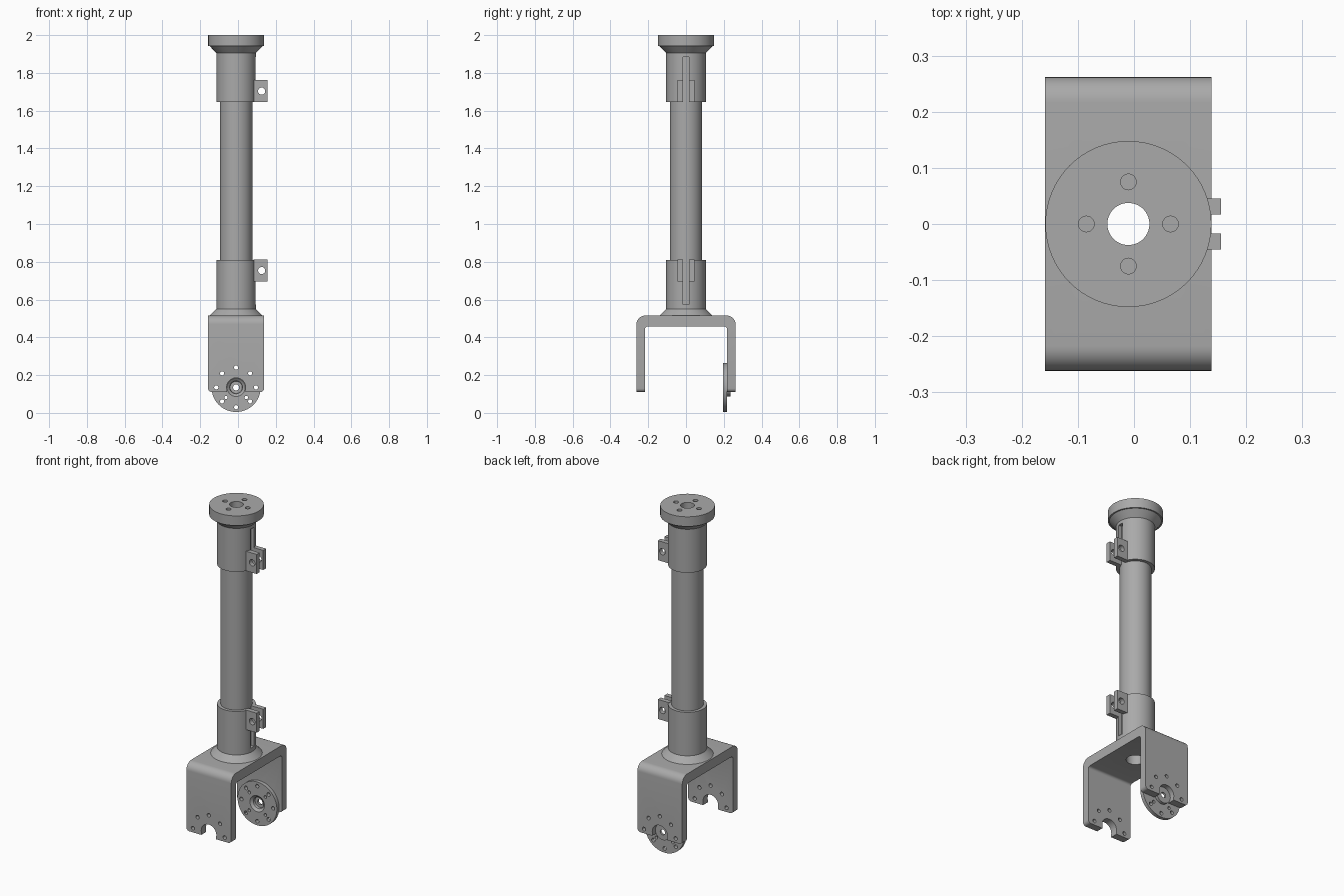
import bpy, bmesh, math
from mathutils import Matrix, Vector

old = bpy.data.objects.get("Cube")
if old:
    bpy.data.objects.remove(old, do_unlink=True)

AX = -0.01        # x of the main axis
HUB_Z = 0.135     # height of the pivot
parts = []

grey = bpy.data.materials.new("plain grey")
grey.use_nodes = True
colour = (0.4, 0.4, 0.4, 1)
grey.diffuse_color = colour
grey.node_tree.nodes["Principled BSDF"].inputs["Base Color"].default_value = colour


def finish(name, bm, keep=True):
    bmesh.ops.recalc_face_normals(bm, faces=bm.faces)
    mesh = bpy.data.meshes.new(name)
    bm.to_mesh(mesh)
    bm.free()
    mesh.materials.append(grey)
    ob = bpy.data.objects.new(name, mesh)
    bpy.context.collection.objects.link(ob)
    if keep:
        parts.append(ob)
    return ob


def lathe(name, profile, axis="Z", centre=(AX, 0, 0), steps=64):
    """Revolve a closed (radius, height) profile."""
    bm = bmesh.new()
    rings = []
    for i in range(steps):
        a = 2 * math.pi * i / steps
        c, s = math.cos(a), math.sin(a)
        ring = []
        for r, h in profile:
            p = (r * c, r * s, h) if axis == "Z" else (r * c, h, r * s)
            ring.append(bm.verts.new(Vector(p) + Vector(centre)))
        rings.append(ring)
    n = len(profile)
    for i in range(steps):
        a, b = rings[i], rings[(i + 1) % steps]
        for j in range(n):
            k = (j + 1) % n
            bm.faces.new((a[j], b[j], b[k], a[k]))
    return finish(name, bm)


def box(name, lo, hi, keep=True):
    bm = bmesh.new()
    bmesh.ops.create_cube(bm, size=1)
    for v in bm.verts:
        v.co = [lo[i] + (v.co[i] + 0.5) * (hi[i] - lo[i]) for i in range(3)]
    return finish(name, bm, keep)


def rod(centre, r, depth, axis="Y", steps=24):
    """Cylinder used as a drill."""
    bm = bmesh.new()
    bmesh.ops.create_cone(bm, cap_ends=True, segments=steps, radius1=r, radius2=r, depth=depth)
    if axis == "Y":
        bm.transform(Matrix.Rotation(math.pi / 2, 4, "X"))
    bm.transform(Matrix.Translation(centre))
    return finish("drill", bm, False)


def cut(ob, tool):
    mod = ob.modifiers.new("cut", "BOOLEAN")
    mod.operation, mod.solver, mod.object = "DIFFERENCE", "EXACT", tool
    deps = bpy.context.evaluated_depsgraph_get()
    mesh = bpy.data.meshes.new_from_object(ob.evaluated_get(deps))
    ob.modifiers.clear()
    ob.data = mesh
    bpy.data.objects.remove(tool, do_unlink=True)


def bolt_points(radius, count, start=0):
    for i in range(count):
        a = start + 2 * math.pi * i / count
        yield AX + radius * math.cos(a), HUB_Z + radius * math.sin(a)


# Main tube
lathe("tube", [(0.086, 0.56), (0.086, 1.9), (0.066, 1.9), (0.066, 0.56)])

# Lower and upper clamp collars with conical feet
lower = lathe("lower_collar", [(0.14, 0.515), (0.105, 0.55), (0.105, 0.81),
                               (0.0862, 0.81), (0.0862, 0.56), (0.05, 0.56), (0.05, 0.515)])
upper = lathe("upper_collar", [(0.0862, 1.645), (0.105, 1.645), (0.105, 1.905), (0.14, 1.942),
                               (0.148, 1.942), (0.148, 2.0), (0.0375, 2.0), (0.0375, 1.9),
                               (0.0862, 1.9)])
cut(lower, box("slot", (AX + 0.07, -0.017, 0.575), (0.2, 0.017, 0.9), False))
cut(upper, box("slot", (AX + 0.07, -0.017, 1.6), (0.2, 0.017, 1.885), False))

# Screw holes in the top flange
for x, z in bolt_points(0.075, 4):
    cut(upper, rod((x, z - HUB_Z, 1.99), 0.014, 0.08, "Z"))

# Pairs of drilled clamp lugs
for level, z0 in (("lower", 0.695), ("upper", 1.645)):
    for side, y0 in (("front", -0.045), ("back", 0.017)):
        lug = box(f"{level}_{side}_lug", (0.081, y0, z0), (0.155, y0 + 0.028, z0 + 0.117))
        cut(lug, rod((0.125, y0 + 0.014, z0 + 0.0585), 0.019, 0.1))

# Fork bracket: a U profile drawn out along x
outline = [(-0.262, 0.11), (-0.262, 0.515), (0.262, 0.515), (0.262, 0.11),
           (0.218, 0.11), (0.218, 0.457), (-0.218, 0.457), (-0.218, 0.11)]
bm = bmesh.new()
face = bm.faces.new([bm.verts.new((AX - 0.1485, y, z)) for y, z in outline])
ext = bmesh.ops.extrude_face_region(bm, geom=[face])
bmesh.ops.translate(bm, vec=(0.297, 0, 0),
                    verts=[g for g in ext["geom"] if isinstance(g, bmesh.types.BMVert)])


def edges_at(axis, z):
    return [e for e in bm.edges
            if all(abs(v.co.z - z) < 0.001 for v in e.verts)
            and abs((e.verts[0].co - e.verts[1].co).normalized()[axis]) > 0.9]


for axis, z, size, seg in ((0, 0.515, 0.045, 8), (0, 0.457, 0.015, 4), (1, 0.11, 0.02, 5)):
    bmesh.ops.bevel(bm, geom=edges_at(axis, z), offset=size, segments=seg,
                    profile=0.5, affect="EDGES")
bracket = finish("fork_bracket", bm)
cut(bracket, rod((AX, 0, HUB_Z), 0.05, 0.8, steps=48))
cut(bracket, box("notch", (AX - 0.0495, -0.4, 0), (AX + 0.0495, 0.4, HUB_Z), False))
cut(bracket, rod((AX, 0, 0.49), 0.05, 0.2, "Z", 48))
for x, z in bolt_points(0.105, 8):
    if z > HUB_Z - 0.01:
        cut(bracket, rod((x, 0, z), 0.011, 0.8))

# Pivot disc with a dished hub
disc = lathe("pivot_disc", [(0.016, 0.222), (0.032, 0.222), (0.034, 0.208), (0.048, 0.196),
                            (0.13, 0.196), (0.13, 0.2175), (0.048, 0.2175),
                            (0.048, 0.235), (0.016, 0.235)], "Y", (AX, 0, HUB_Z))
for x, z in bolt_points(0.105, 8):
    cut(disc, rod((x, 0.2, z), 0.011, 0.2))
for x, z in bolt_points(0.076, 4, math.pi / 4):
    cut(disc, rod((x, 0.2, z), 0.009, 0.2))

# Smooth round surfaces, crisp edges
bpy.ops.object.select_all(action="DESELECT")
for ob in parts:
    ob.select_set(True)
bpy.context.view_layer.objects.active = parts[0]
bpy.ops.object.shade_smooth_by_angle(angle=math.radians(30))
